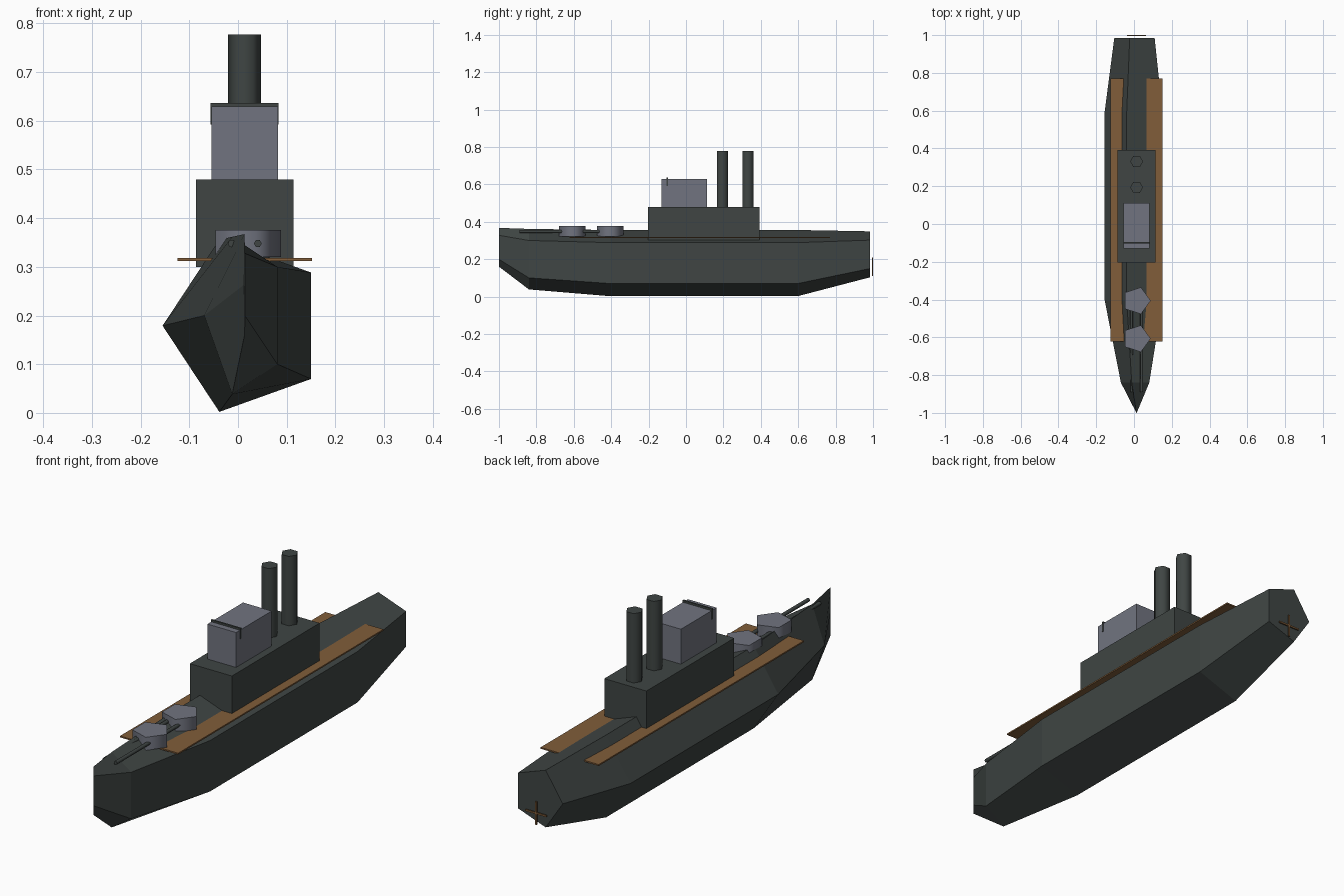
import bpy, bmesh, math
from mathutils import Vector

old = bpy.data.objects.get("Cube")
if old:
    bpy.data.objects.remove(old, do_unlink=True)

CX = 0.0137  # centreline of the ship


def material(name, rgb):
    m = bpy.data.materials.new(name)
    m.use_nodes = True
    m.diffuse_color = (*rgb, 1)
    m.node_tree.nodes["Principled BSDF"].inputs["Base Color"].default_value = (*rgb, 1)
    return m


DARK = material("dark_grey_green", (0.050, 0.060, 0.057))
GREY = material("blue_grey", (0.165, 0.175, 0.215))
WOOD = material("wood_brown", (0.22, 0.11, 0.042))


def finish(name, bm, mat, smooth=False):
    bmesh.ops.recalc_face_normals(bm, faces=bm.faces)
    me = bpy.data.meshes.new(name)
    bm.to_mesh(me)
    bm.free()
    me.materials.append(mat)
    ob = bpy.data.objects.new(name, me)
    bpy.context.collection.objects.link(ob)
    if smooth:
        bpy.ops.object.select_all(action="DESELECT")
        ob.select_set(True)
        bpy.context.view_layer.objects.active = ob
        bpy.ops.object.shade_smooth_by_angle(angle=math.radians(80))
    return ob


def loft(name, rings, mat, smooth=False):
    """Skin a list of equal-sized rings and cap both ends."""
    bm = bmesh.new()
    rows = [[bm.verts.new(p) for p in ring] for ring in rings]
    n = len(rows[0])
    for a, b in zip(rows, rows[1:]):
        for i in range(n):
            j = (i + 1) % n
            bm.faces.new((a[i], a[j], b[j], b[i]))
    bm.faces.new(rows[0])
    bm.faces.new(rows[-1])
    return finish(name, bm, mat, smooth)


def circle(n, start=0.0):
    return [(math.cos(start + math.tau * i / n), math.sin(start + math.tau * i / n))
            for i in range(n)]


def box(name, lo, hi, mat):
    (x0, y0, z0), (x1, y1, z1) = lo, hi
    ring = [(x0, y0), (x1, y0), (x1, y1), (x0, y1)]
    return loft(name, [[(x, y, z) for x, y in ring] for z in (z0, z1)], mat)


def upright(name, n, r, y, z0, z1, mat):
    return loft(name, [[(CX + r * c, y + r * s, z) for c, s in circle(n)]
                       for z in (z0, z1)], mat, True)


# Hull: five-sided sections as (y, half width, half height, centre height)
stations = [(-1.0, 0.001, 0.109, 0.2635), (-0.84, 0.083, 0.17, 0.2),
            (-0.405, 0.1686, 0.186, 0.179), (0.597, 0.1686, 0.186, 0.179),
            (0.985, 0.118, 0.129, 0.226)]
loft("hull", [[(CX + rx * c, y, zc + rz * s) for c, s in circle(5, math.pi)]
              for y, rx, rz, zc in stations], DARK)

# Side decks: one plank running through the hull
box("deck_plank", (CX - 0.138, -0.623, 0.312), (CX + 0.138, 0.77, 0.318), WOOD)

# Superstructure and bridge
box("superstructure", (CX - 0.1, -0.204, 0.3), (CX + 0.1, 0.392, 0.479), DARK)
box("bridge", (CX - 0.068, -0.13, 0.478), (CX + 0.068, 0.112, 0.629), GREY)
box("bridge_visor", (CX - 0.07, -0.104, 0.592), (CX + 0.07, -0.096, 0.637), DARK)

# Funnels
for name, y in (("front_funnel", 0.194), ("rear_funnel", 0.331)):
    upright(name, 6, 0.034, y, 0.47, 0.777, DARK)

# Turrets with twin barrels
for place, y in (("rear", -0.406), ("front", -0.607)):
    upright(place + "_turret", 5, 0.0745, y, 0.32, 0.376, GREY)
    for side, dx in (("left", 0.027), ("right", -0.027)):
        loft(f"{place}_turret_{side}_barrel",
             [[(CX + dx + 0.008 * c, yy, 0.348 + 0.008 * s) for c, s in circle(6)]
              for yy in (y - 0.282, y)], DARK, True)

# Propeller: two crossed blades behind the stern
box("propeller_blade_across", (CX - 0.05, 0.994, 0.156), (CX + 0.05, 1.0, 0.163), WOOD)
box("propeller_blade_upright", (CX - 0.0035, 0.994, 0.11), (CX + 0.0035, 1.0, 0.209), WOOD)
